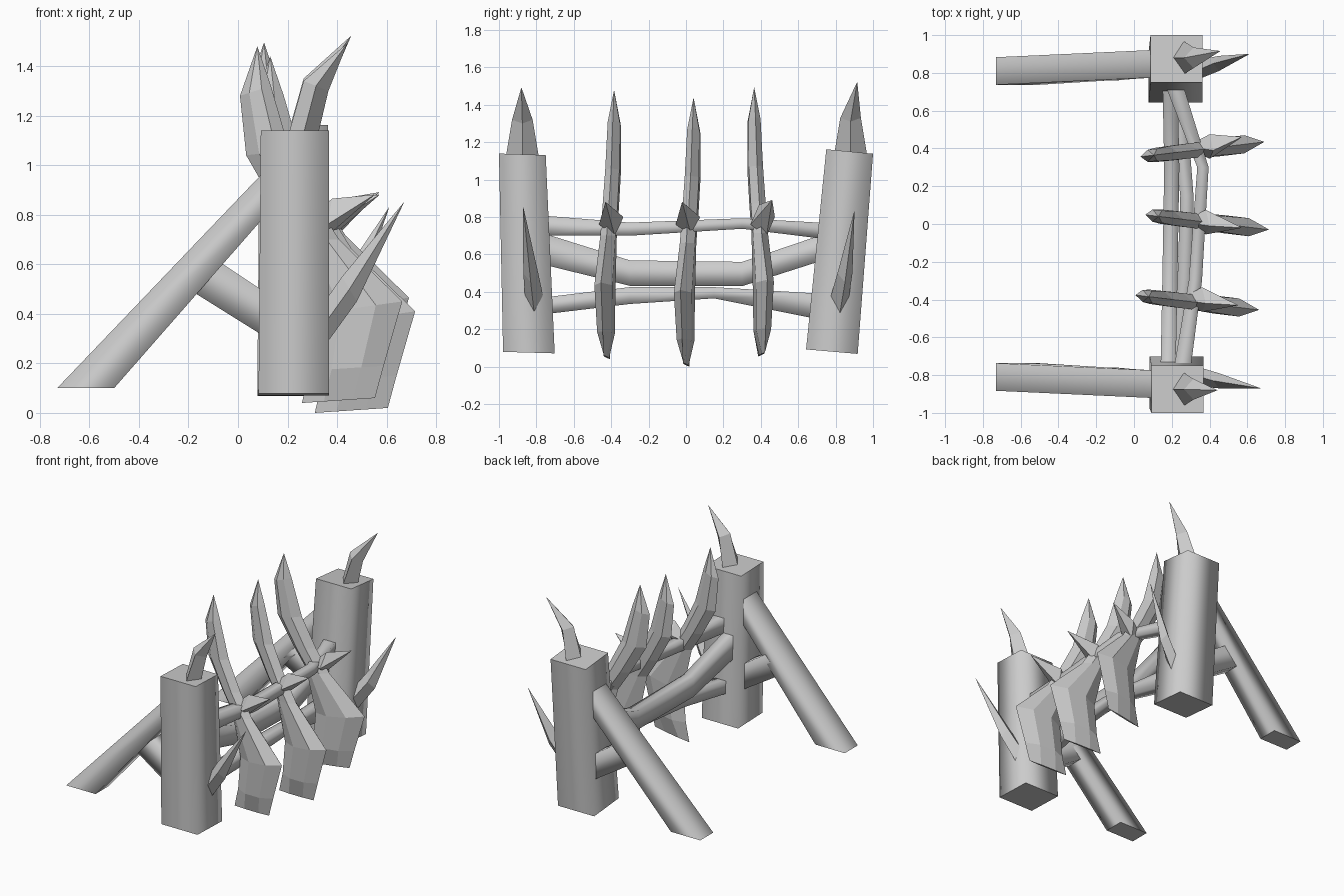
import bpy, bmesh
from mathutils import Vector as V

if "Cube" in bpy.data.objects:
    bpy.data.objects.remove(bpy.data.objects["Cube"])

grey = bpy.data.materials.new("plain_grey")
grey.use_nodes = True
COLOUR = (0.6, 0.6, 0.6, 1)
grey.diffuse_color = COLOUR
grey.node_tree.nodes["Principled BSDF"].inputs["Base Color"].default_value = COLOUR


def loft(name, rings, smooth=False):
    """Skin a list of equal rings, closing both ends."""
    bm = bmesh.new()
    rows = [[bm.verts.new(p) for p in ring] for ring in rings]
    n = len(rows[0])
    for a, b in zip(rows, rows[1:]):
        for i in range(n):
            j = (i + 1) % n
            bm.faces.new((a[i], a[j], b[j], b[i])).smooth = smooth
    caps = [bm.faces.new(rows[0]), bm.faces.new(rows[-1])]
    for cap in caps:
        for e in cap.edges:
            e.smooth = False
    bmesh.ops.remove_doubles(bm, verts=bm.verts, dist=0.0005)
    bmesh.ops.recalc_face_normals(bm, faces=bm.faces)
    mesh = bpy.data.meshes.new(name)
    bm.to_mesh(mesh)
    bm.free()
    mesh.materials.append(grey)
    obj = bpy.data.objects.new(name, mesh)
    bpy.context.collection.objects.link(obj)
    return obj


def box_ring(c, a, b):
    c, a, b = V(c), V(a), V(b)
    return [c - a - b, c + a - b, c + a + b, c - a + b]


def diamond_ring(c, a, b):
    c, a, b = V(c), V(a), V(b)
    return [c - a, c - b, c + a, c + b]


def post(name, bottom, top, tilt):
    loft(name, [box_ring(bottom, (0.142, 0, 0), (0, 0.138, -tilt)),
                box_ring(top, (0.138, 0, 0), (0, 0.125, -tilt))], True)


def horn(name, x, y, z, tip):
    # Curved spike on top of a post
    loft(name, [diamond_ring((x, y, z - 0.03), (0.06, 0, 0), (0, 0.09, 0)),
                diamond_ring((x + 0.055, y, z + 0.18), (0.05, 0, -0.02), (0, 0.055, 0)),
                diamond_ring(tip, (0.001, 0, 0), (0, 0.001, 0))])


def side_thorn(name, y, lean, tip):
    # Upswept spike on the outer face of a post
    loft(name, [diamond_ring((0.35, y, 0.36), (0, 0, 0.09), (0, 0.05, 0)),
                diamond_ring((0.45, y + lean, 0.5), (-0.03, 0, 0.05), (0, 0.04, 0)),
                diamond_ring(tip, (0, 0, 0.001), (0, 0.001, 0))])


def slanted_beam(name, ends, y0, y1, half):
    # Beam in the xz plane; each end is a pair of (x, z) edge points
    rings = []
    for (p, q), y in zip(ends, (y0, y1)):
        rings.append([V((p[0], y - half, p[1])), V((q[0], y - half, q[1])),
                      V((q[0], y + half, q[1])), V((p[0], y + half, p[1]))])
    loft(name, rings, True)


# Posts with their horns and thorns
post("front_post", (0.225, -0.84, 0.075), (0.23, -0.875, 1.135), 0.004)
post("back_post", (0.22, 0.78, 0.08), (0.225, 0.875, 1.15), 0.012)
horn("front_horn", 0.26, -0.875, 1.14, (0.44, -0.88, 1.49))
horn("back_horn", 0.26, 0.88, 1.15, (0.455, 0.915, 1.52))
side_thorn("front_side_thorn", -0.81, -0.02, (0.67, -0.87, 0.85))
side_thorn("back_side_thorn", 0.82, 0.03, (0.61, 0.9, 0.83))

# Diagonal braces and the short struts joining them to the posts
for name, s in (("front", -1), ("back", 1)):
    slanted_beam(name + "_brace", (((-0.73, 0.1), (-0.5, 0.1)),
                                   ((0.14, 1.01), (0.14, 0.83))), s * 0.81, s * 0.85, 0.073)
    slanted_beam(name + "_strut", (((-0.2, 0.5), (-0.09, 0.62)),
                                   ((0.12, 0.3), (0.12, 0.48))), s * 0.82, s * 0.84, 0.06)


def rail(name, stations):
    # Stations along y: y, x, z, half width, half height
    loft(name, [box_ring((x, y, z), (hx, 0, 0), (0, 0, hz))
                for y, x, z, hx, hz in stations], True)


rail("upper_rail", [(-0.8, 0.25, 0.755, 0.045, 0.055), (-0.3, 0.325, 0.735, 0.035, 0.035),
                    (0.3, 0.365, 0.765, 0.03, 0.028), (0.8, 0.19, 0.72, 0.05, 0.045)])
rail("middle_rail", [(-0.8, 0.18, 0.64, 0.04, 0.085), (-0.3, 0.19, 0.5, 0.04, 0.068),
                     (0.3, 0.2, 0.495, 0.04, 0.065), (0.8, 0.19, 0.66, 0.04, 0.07)])
rail("lower_rail", [(-0.8, 0.22, 0.32, 0.04, 0.045), (-0.3, 0.27, 0.38, 0.04, 0.045),
                    (0.15, 0.28, 0.395, 0.035, 0.03), (0.8, 0.22, 0.31, 0.045, 0.075)])

# Blade sections: left x, left z, right x, right z, half thickness
BLADE = [(0.13, 1.44, 0.13, 1.44, 0), (0.06, 1.24, 0.185, 1.28, 0.032),
         (0.085, 1.0, 0.26, 1.02, 0.038), (0.2, 0.8, 0.36, 0.82, 0.04),
         (0.29, 0.66, 0.46, 0.66, 0.04), (0.36, 0.36, 0.715, 0.41, 0.048),
         (0.34, 0.13, 0.64, 0.15, 0.04), (0.31, 0, 0.605, 0.02, 0.006)]


def blade(name, y, slope, dx, dz):
    rings = []
    for xl, zl, xr, zr, t in BLADE:
        ring = []
        for f, side in ((0, 0), (0.3, 1), (0.7, 1), (1, 0), (0.7, -1), (0.3, -1)):
            x = xl + (xr - xl) * f
            ring.append(V((x + dx, y + slope * (x - 0.3) + side * t, zl + (zr - zl) * f + dz)))
        rings.append(ring)
    loft(name, rings)


def knot_thorn(name, x, y, tip):
    # Short spike where a blade crosses the upper rail
    loft(name, [diamond_ring((x - 0.09, y, 0.74), (0, 0.002, 0), (0, 0, 0.002)),
                diamond_ring((x + 0.03, y, 0.78), (0, 0.065, 0.02), (0.02, -0.02, 0.085)),
                diamond_ring(tip, (0, 0.001, 0), (0, 0, 0.001))])


blade("front_blade", -0.405, -0.12, -0.052, 0.04)
blade("middle_blade", 0.02, -0.12, 0, 0)
blade("back_blade", 0.385, 0.12, -0.025, 0.055)
knot_thorn("front_knot_thorn", 0.33, -0.4, (0.55, -0.43, 0.88))
knot_thorn("middle_knot_thorn", 0.35, 0.01, (0.57, -0.02, 0.88))
knot_thorn("back_knot_thorn", 0.37, 0.41, (0.57, 0.46, 0.89))
